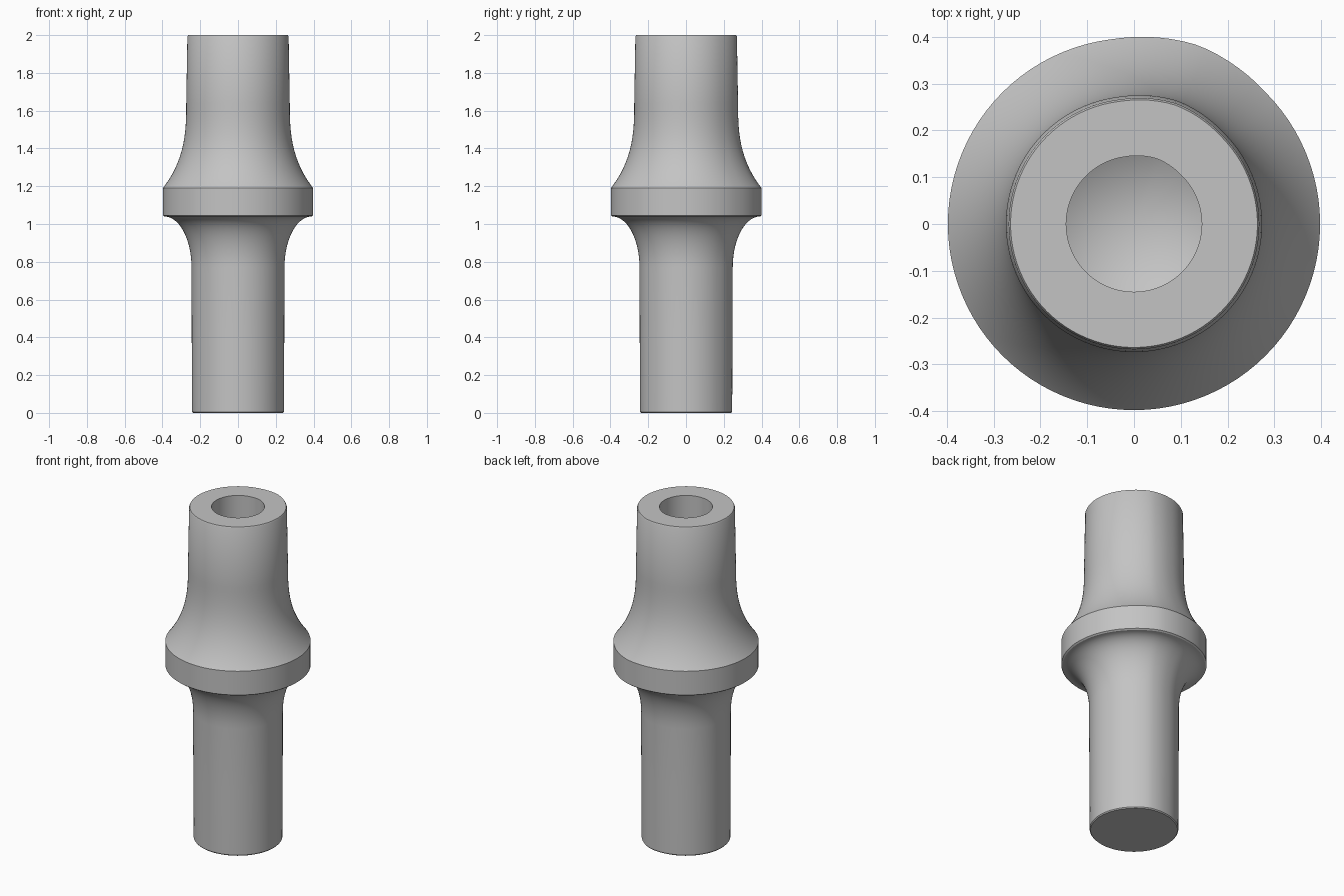
import bpy, bmesh, math

cube = bpy.data.objects.get("Cube")
if cube:
    bpy.data.objects.remove(cube, do_unlink=True)

SEGMENTS = 96

# Material
steel = bpy.data.materials.new("plain grey")
steel.use_nodes = True
grey = (0.55, 0.55, 0.55, 1)
steel.diffuse_color = grey
steel.node_tree.nodes["Principled BSDF"].inputs["Base Color"].default_value = grey


def flare(r_in, r_out, z_in, z_out, power, steps=14):
    """Concave curve that leaves the shaft tangentially and opens to the collar."""
    return [(r_in + (r_out - r_in) * (i / steps) ** power,
             z_in + (z_out - z_in) * i / steps) for i in range(steps + 1)]


def seam(angle):
    """Slight ridge running up the back of the body."""
    distance = abs(math.degrees(angle) - 70.5)
    return 1 + 0.02 * max(0, 1 - distance / 26)


# Profile from the base centre, over the collar, to the bottom of the bore
lower = [(0, 0), (0.238, 0), (0.243, 0.006), (0.245, 0.4)]
lower_flare = [(0.246 + 0.144 * (1 - math.cos(t)), 0.77 + 0.27 * math.sin(t))
               for t in (math.pi / 2 * i / 14 for i in range(15))]
collar = [(0.398, 1.046), (0.398, 1.19)]
upper_flare = flare(0.274, 0.39, 1.64, 1.2, 2.8)[::-1]
top = [(0.268, 1.993), (0.264, 2.0)]
bore = [(0.145, 2.0), (0.145, 1.75), (0, 1.67)]
profile = lower + lower_flare + collar + upper_flare + top + bore

# Revolve the profile
bm = bmesh.new()
rings = []
for r, z in profile:
    if r == 0:
        rings.append([bm.verts.new((0, 0, z))] * SEGMENTS)
        continue
    ring = []
    for i in range(SEGMENTS):
        a = math.tau * i / SEGMENTS
        ring.append(bm.verts.new((r * seam(a) * math.cos(a), r * seam(a) * math.sin(a), z)))
    rings.append(ring)
for low, high in zip(rings, rings[1:]):
    for i in range(SEGMENTS):
        j = (i + 1) % SEGMENTS
        corners = dict.fromkeys((low[i], low[j], high[j], high[i]))
        bm.faces.new(list(corners))
bmesh.ops.recalc_face_normals(bm, faces=bm.faces)

mesh = bpy.data.meshes.new("collared_shaft")
bm.to_mesh(mesh)
bm.free()
mesh.materials.append(steel)
shaft = bpy.data.objects.new("collared_shaft", mesh)
bpy.context.collection.objects.link(shaft)

# Smooth shading with crisp edges
bpy.ops.object.select_all(action="DESELECT")
shaft.select_set(True)
bpy.context.view_layer.objects.active = shaft
bpy.ops.object.shade_smooth_by_angle(angle=math.radians(30))
